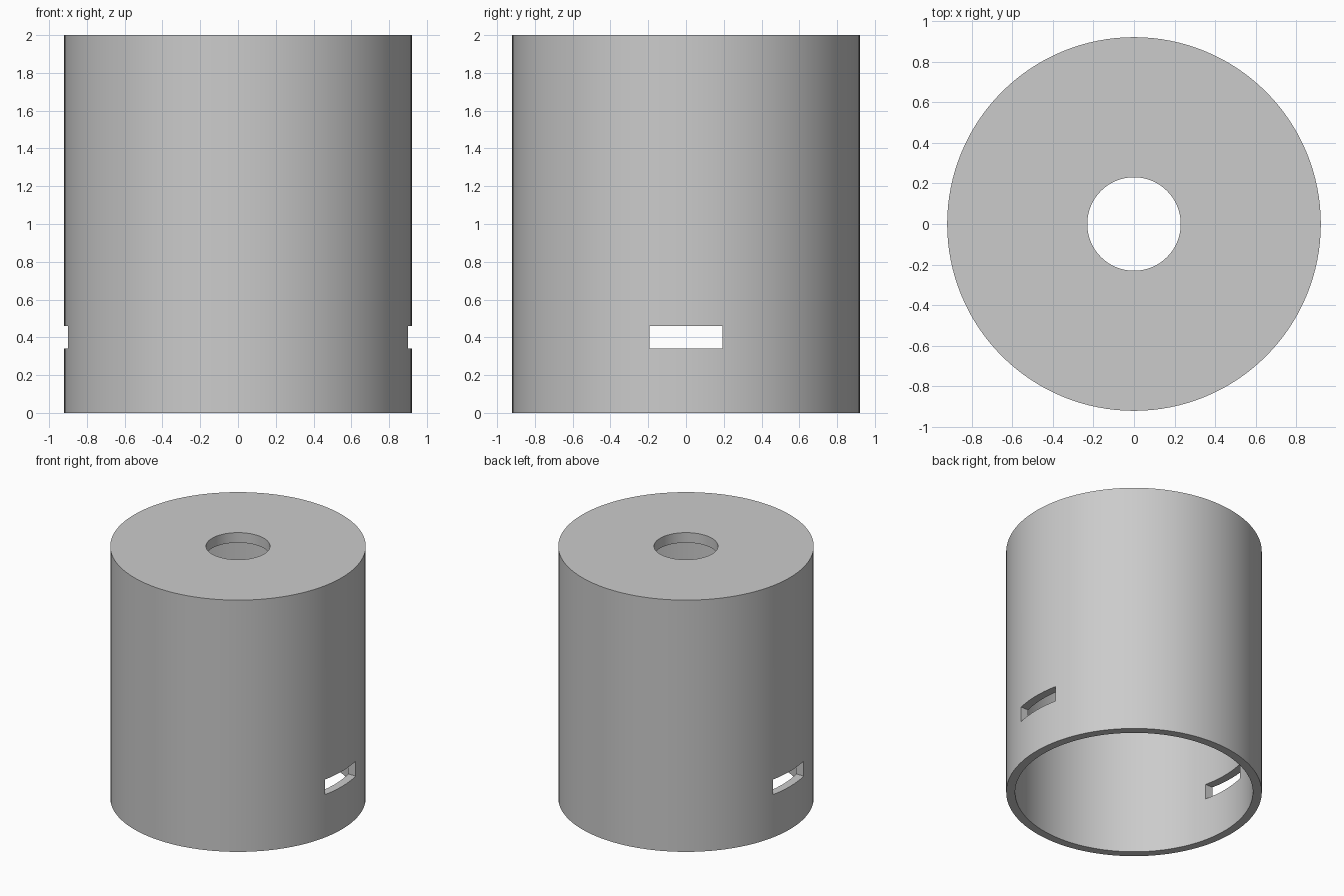
import bpy
import bmesh
import math

OUTER, INNER, HOLE = 0.92, 0.856, 0.23
HEIGHT, LID = 2.0, 0.08
SEGMENTS = 128

default = bpy.data.objects.get("Cube")
if default:
    bpy.data.objects.remove(default, do_unlink=True)

# Plain grey material
grey = bpy.data.materials.new("plain_grey")
grey.use_nodes = True
colour = (0.6, 0.6, 0.6, 1)
grey.diffuse_color = colour
grey.node_tree.nodes["Principled BSDF"].inputs["Base Color"].default_value = colour


def lathe(name, profile):
    """Revolve a closed (radius, z) profile around the z axis."""
    bm = bmesh.new()
    verts = [bm.verts.new((r, 0, z)) for r, z in profile]
    edges = [bm.edges.new((v, verts[i - 1])) for i, v in enumerate(verts)]
    bmesh.ops.spin(bm, geom=verts + edges, cent=(0, 0, 0), axis=(0, 0, 1),
                   angle=math.tau, steps=SEGMENTS, use_merge=True)
    bmesh.ops.remove_doubles(bm, verts=bm.verts, dist=0.0001)
    bmesh.ops.recalc_face_normals(bm, faces=bm.faces)
    mesh = bpy.data.meshes.new(name)
    bm.to_mesh(mesh)
    bm.free()
    obj = bpy.data.objects.new(name, mesh)
    bpy.context.collection.objects.link(obj)
    mesh.materials.append(grey)
    return obj


# Hollow cap: open below, with a round hole through the lid
cap = lathe("cylindrical_cap", [
    (OUTER, 0), (OUTER, HEIGHT), (HOLE, HEIGHT),
    (HOLE, HEIGHT - LID), (INNER, HEIGHT - LID), (INNER, 0)])

# One long cutter makes the matching slots in the left and right walls
bpy.ops.mesh.primitive_cube_add(size=1, location=(0, 0, 0.4))
cutter = bpy.context.object
cutter.name = "slot_cutter"
cutter.scale = (3, 0.385, 0.12)
cutter.hide_render = True

slots = cap.modifiers.new("side_slots", "BOOLEAN")
slots.operation = "DIFFERENCE"
slots.solver = "EXACT"
slots.object = cutter

bpy.ops.object.select_all(action="DESELECT")
cap.select_set(True)
bpy.context.view_layer.objects.active = cap
bpy.ops.object.modifier_apply(modifier=slots.name)
bpy.data.objects.remove(cutter, do_unlink=True)

# Smooth walls with crisp rims and slot edges
bpy.ops.object.shade_smooth_by_angle(angle=math.radians(30))
